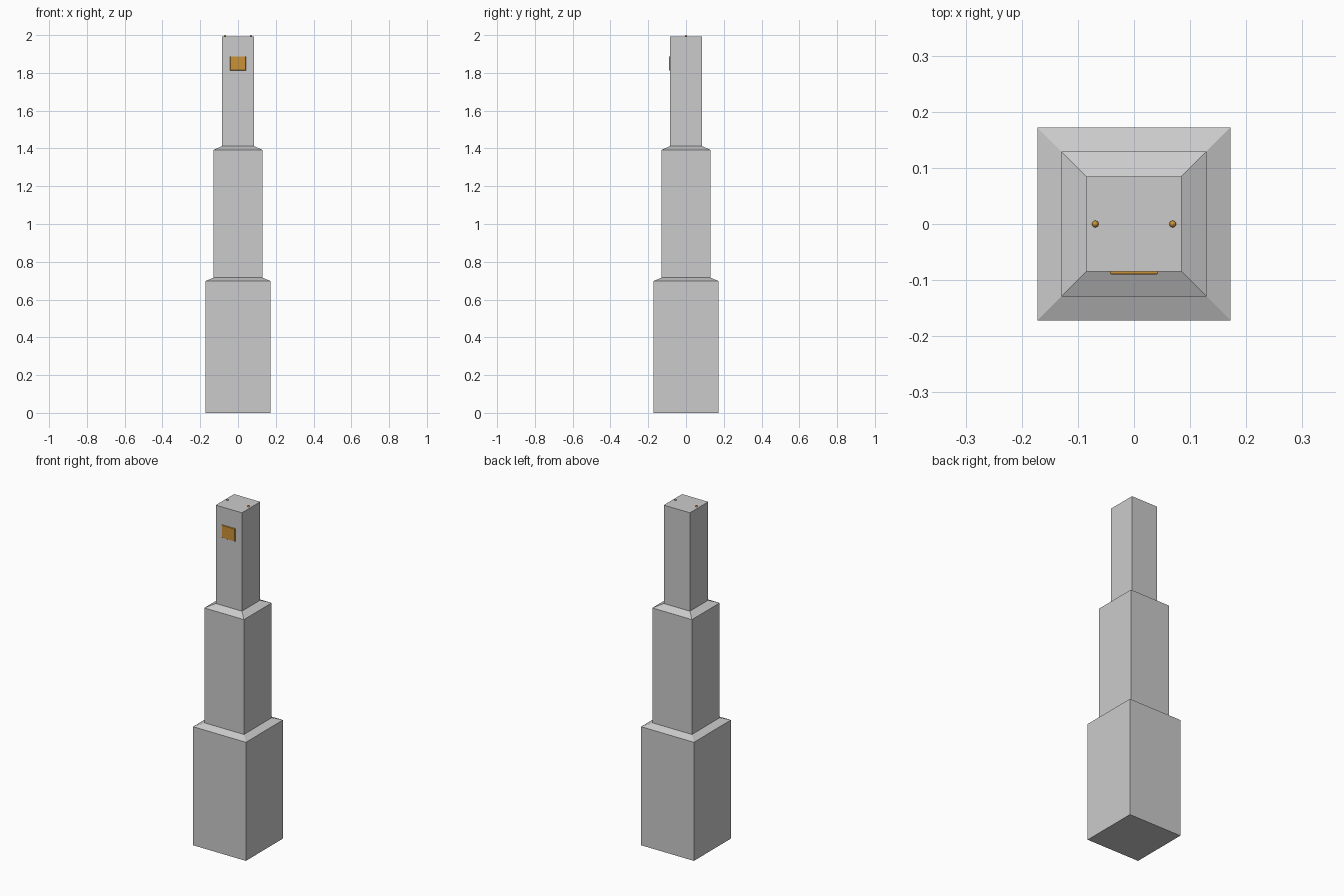
import bpy
import bmesh

old = bpy.data.objects.get("Cube")
if old:
    bpy.data.objects.remove(old, do_unlink=True)


def make_material(name, colour):
    mat = bpy.data.materials.new(name)
    mat.use_nodes = True
    mat.diffuse_color = colour
    mat.node_tree.nodes["Principled BSDF"].inputs["Base Color"].default_value = colour
    return mat


stone = make_material("pale grey", (0.6, 0.6, 0.6, 1))
amber = make_material("amber", (0.6, 0.29, 0.04, 1))


def add_object(name, bm, mat):
    bmesh.ops.recalc_face_normals(bm, faces=bm.faces)
    mesh = bpy.data.meshes.new(name)
    bm.to_mesh(mesh)
    bm.free()
    mesh.materials.append(mat)
    obj = bpy.data.objects.new(name, mesh)
    bpy.context.collection.objects.link(obj)
    return obj


# Stepped square tower, lofted through (half width, height) rings
profile = [(0.172, 0), (0.172, 0.698), (0.129, 0.716),
           (0.129, 1.392), (0.085, 1.413), (0.085, 1.992)]
corners = [(-1, -1), (1, -1), (1, 1), (-1, 1)]
bm = bmesh.new()
rings = [[bm.verts.new((x * w, y * w, z)) for x, y in corners] for w, z in profile]
for low, high in zip(rings, rings[1:]):
    for i in range(4):
        j = (i + 1) % 4
        bm.faces.new((low[i], low[j], high[j], high[i]))
bm.faces.new(rings[0])
bm.faces.new(rings[-1])
add_object("tower", bm, stone)

# Sign plate high on the front, with a narrow chamfer round its face
bm = bmesh.new()
back, front = -0.084, -0.09
plate = [[bm.verts.new((x * (0.043 - inset), y, 1.85 + z * (0.038 - inset)))
          for x, z in corners]
         for inset, y in ((0, back), (0, front + 0.003), (0.002, front))]
for low, high in zip(plate, plate[1:]):
    for i in range(4):
        j = (i + 1) % 4
        bm.faces.new((low[i], low[j], high[j], high[i]))
bm.faces.new(plate[0])
bm.faces.new(plate[-1])
add_object("sign_plate", bm, amber)

# Small round roof lamps on either side
for side, x in (("left", 0.069), ("right", -0.069)):
    bm = bmesh.new()
    bmesh.ops.create_uvsphere(bm, u_segments=16, v_segments=8, radius=0.006)
    lamp = add_object("roof_lamp_" + side, bm, amber)
    lamp.location = (x, 0, 1.994)
    lamp.data.shade_smooth()
